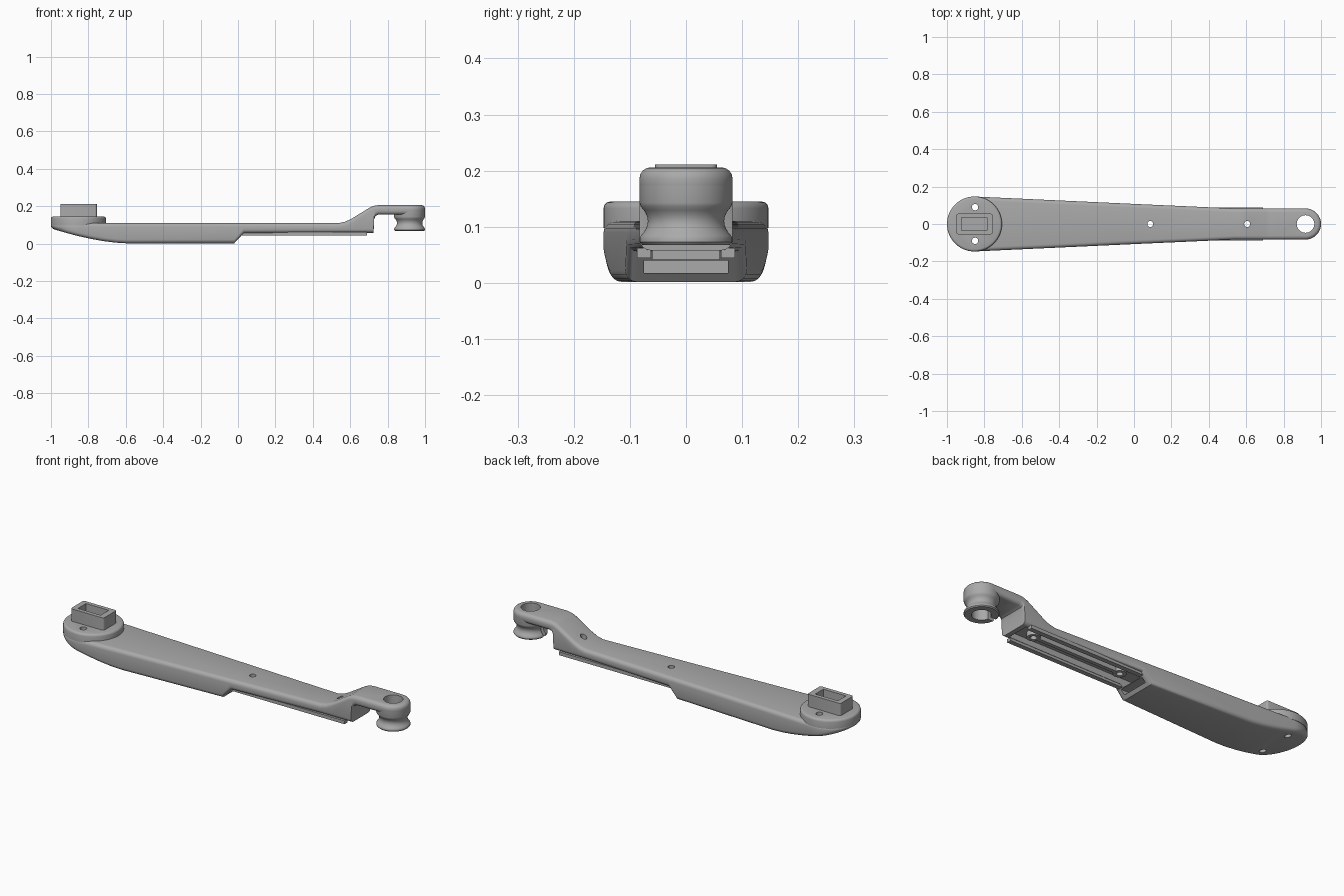
import bpy, bmesh, math
from mathutils import Matrix, Vector

cube = bpy.data.objects.get("Cube")
if cube:
    bpy.data.objects.remove(cube)

grey = bpy.data.materials.new("grey_plastic")
grey.use_nodes = True
grey.diffuse_color = (0.4, 0.4, 0.4, 1)
grey.node_tree.nodes["Principled BSDF"].inputs["Base Color"].default_value = (0.4, 0.4, 0.4, 1)

HEAD_X, HEAD_R = -0.853, 0.147
TIP_X, TIP_R = 0.917, 0.083


def finish(bm, name):
    bmesh.ops.remove_doubles(bm, verts=bm.verts, dist=0.0001)
    bmesh.ops.recalc_face_normals(bm, faces=bm.faces)
    mesh = bpy.data.meshes.new(name)
    bm.to_mesh(mesh)
    bm.free()
    ob = bpy.data.objects.new(name, mesh)
    bpy.context.collection.objects.link(ob)
    mesh.materials.append(grey)
    return ob


def box(name, x, y, z):
    bm = bmesh.new()
    lo, hi = Vector((x[0], y[0], z[0])), Vector((x[1], y[1], z[1]))
    mat = Matrix.Translation((lo + hi) / 2) @ Matrix.Diagonal((*(hi - lo), 1))
    bmesh.ops.create_cube(bm, size=1, matrix=mat)
    return finish(bm, name)


def cylinder(name, x, y, r, z0, z1, segs=32):
    bm = bmesh.new()
    bmesh.ops.create_cone(bm, cap_ends=True, segments=segs, radius1=r, radius2=r,
                          depth=z1 - z0, matrix=Matrix.Translation((x, y, (z0 + z1) / 2)))
    return finish(bm, name)


def activate(ob):
    bpy.ops.object.select_all(action='DESELECT')
    ob.select_set(True)
    bpy.context.view_layer.objects.active = ob


def cut(ob, cutters):
    activate(ob)
    for c in cutters:
        m = ob.modifiers.new("cut", 'BOOLEAN')
        m.operation, m.solver, m.object = 'DIFFERENCE', 'EXACT', c
        bpy.ops.object.modifier_apply(modifier=m.name)
    for c in cutters:
        bpy.data.objects.remove(c)


def smooth(ob):
    activate(ob)
    bpy.ops.object.shade_smooth_by_angle(angle=math.radians(35))


def bevel(ob, width, segs, test):
    bm = bmesh.new()
    bm.from_mesh(ob.data)
    edges = [e for e in bm.edges if test(e)]
    bmesh.ops.bevel(bm, geom=edges, offset=width, segments=segs, profile=0.5, affect='EDGES')
    bm.to_mesh(ob.data)
    bm.free()


def interp(points, x):
    for (x0, z0), (x1, z1) in zip(points, points[1:]):
        if x <= x1:
            return z0 + (z1 - z0) * max(0, (x - x0) / (x1 - x0))
    return points[-1][1]


# Arm side profile and plan width
TOP = [(-1, .11), (.54, .11), (.575, .118), (.61, .135), (.705, .193), (.725, .202), (.75, .206), (1, .206)]
UNDER = [(-.6, .002), (-.02, .002), (.03, .056), (.725, .058), (.728, .13), (.735, .147), (.75, .155), (1, .155)]
WIDTH = [(-.835, .146), (.53, TIP_R), (1, TIP_R)]


def under(x):
    return .002 + .08 * ((-.6 - x) / .4) ** 1.6 if x < -.6 else interp(UNDER, x)


def half_outline(d):
    pts = []
    for i in range(17):
        a = math.radians(95) * i / 16
        pts.append((HEAD_X - (HEAD_R - d) * math.cos(a), (HEAD_R - d) * math.sin(a)))
    stations = {-.78, -.72, -.66} | {p[0] for p in TOP + UNDER if -.65 < p[0] < .9}
    pts += [(x, interp(WIDTH, x) - d) for x in sorted(stations)]
    for i in range(17):
        a = math.pi / 2 * (1 - i / 16)
        pts.append((TIP_X + (TIP_R - d) * math.cos(a), (TIP_R - d) * math.sin(a)))
    return pts


# Arm body: stacked outlines, rounded along both rims
bm = bmesh.new()
rings = []
ROUND = .02
steps = [math.pi / 2 * i / 4 for i in range(5)]
levels = [(ROUND * (1 - math.sin(a)), ROUND * (1 - math.cos(a)), False) for a in steps]
levels += [(ROUND * (1 - math.cos(a)), ROUND * (1 - math.sin(a)), True) for a in steps]
for d, dz, upper in levels:
    half = half_outline(d)
    loop = []
    for side in (1, -1):
        row = []
        for x, y in half:
            k = min(1, .48 * (interp(TOP, x) - under(x)) / ROUND)
            z = interp(TOP, x) - dz * k if upper else under(x) + dz * k
            row.append(bm.verts.new((x, side * max(y, 0), z)))
        loop.append(row)
    rings.append(loop)
count = len(rings[0][0])
for lower, upper in zip(rings, rings[1:]):
    for s in (0, 1):
        for i in range(count - 1):
            bm.faces.new((lower[s][i], lower[s][i + 1], upper[s][i + 1], upper[s][i]))
for ring in (rings[0], rings[-1]):
    for i in range(count - 1):
        bm.faces.new((ring[0][i], ring[0][i + 1], ring[1][i + 1], ring[1][i]))
bmesh.ops.remove_doubles(bm, verts=bm.verts, dist=0.0001)
bmesh.ops.dissolve_degenerate(bm, edges=bm.edges, dist=0.0001)
arm = finish(bm, "arm_body")


def bolt_holes():
    return [cylinder("bolt_cutter", -.85, s * .09, .017, -.1, .3) for s in (1, -1)]


def pin_holes():
    return [cylinder("pin_cutter", x, 0, .016, -.1, .3, 24) for x in (.087, .605)]


# Underside tray, end slots, pin holes, bolt holes and tip bore
cut(arm, [box("tray_cutter", (-.04, .70), (-.06, .06), (.042, .088)),
          box("slot_cutter", (-.05, .06), (-.075, .075), (.018, .040)),
          cylinder("bore_cutter", TIP_X, 0, .047, .1, .3, 48)]
    + pin_holes() + bolt_holes())
smooth(arm)

# Round head pad
pad = cylinder("head_pad", HEAD_X, 0, HEAD_R, .098, .145, 64)
bevel(pad, .012, 3, lambda e: all(v.co.z > .14 for v in e.verts))
cut(pad, bolt_holes())
smooth(pad)

# Rectangular socket on the head
socket = box("head_socket", (-.95, -.755), (-.055, .055), (.14, .211))
bevel(socket, .01, 3, lambda e: abs(e.verts[0].co.z - e.verts[1].co.z) > .01)
cut(socket, [box("socket_cutter", (-.921, -.787), (-.034, .034), (.15, .3))])
smooth(socket)

# Rails along the tray rim
for side, name in ((1, "left_rail"), (-1, "right_rail")):
    box(name, (.015, .69), sorted((side * .062, side * .087)), (.044, .062))

# Tray rib and pin bosses
box("tray_rib", (.11, .58), (-.01, .01), (.062, .092))
for x, name in ((.087, "inner_boss"), (.605, "outer_boss")):
    boss = cylinder(name, x, 0, .032, .062, .092)
    cut(boss, [cylinder("pin_cutter", x, 0, .016, 0, .3, 24)])
    smooth(boss)

# Grooved spool under the tip
profile = [(.047, .068), (.078, .068), (.0825, .073), (.0825, .08)]
for i in range(9):
    t = -1 + i / 4
    profile.append((.068 + .0125 * t * t, .11 + .026 * t))
profile += [(.0828, .143), (.0828, .185), (.047, .185), (.047, .068)]
bm = bmesh.new()
verts = [bm.verts.new((r, 0, z)) for r, z in profile]
edges = [bm.edges.new(pair) for pair in zip(verts, verts[1:])]
bmesh.ops.spin(bm, geom=verts + edges, cent=(0, 0, 0), axis=(0, 0, 1), angle=2 * math.pi, steps=64)
bmesh.ops.translate(bm, verts=bm.verts, vec=(TIP_X, 0, 0))
spool = finish(bm, "tip_spool")
cut(spool, [box("slit_cutter", (.82, .88), (-.01, .01), (.05, .14))])
smooth(spool)
